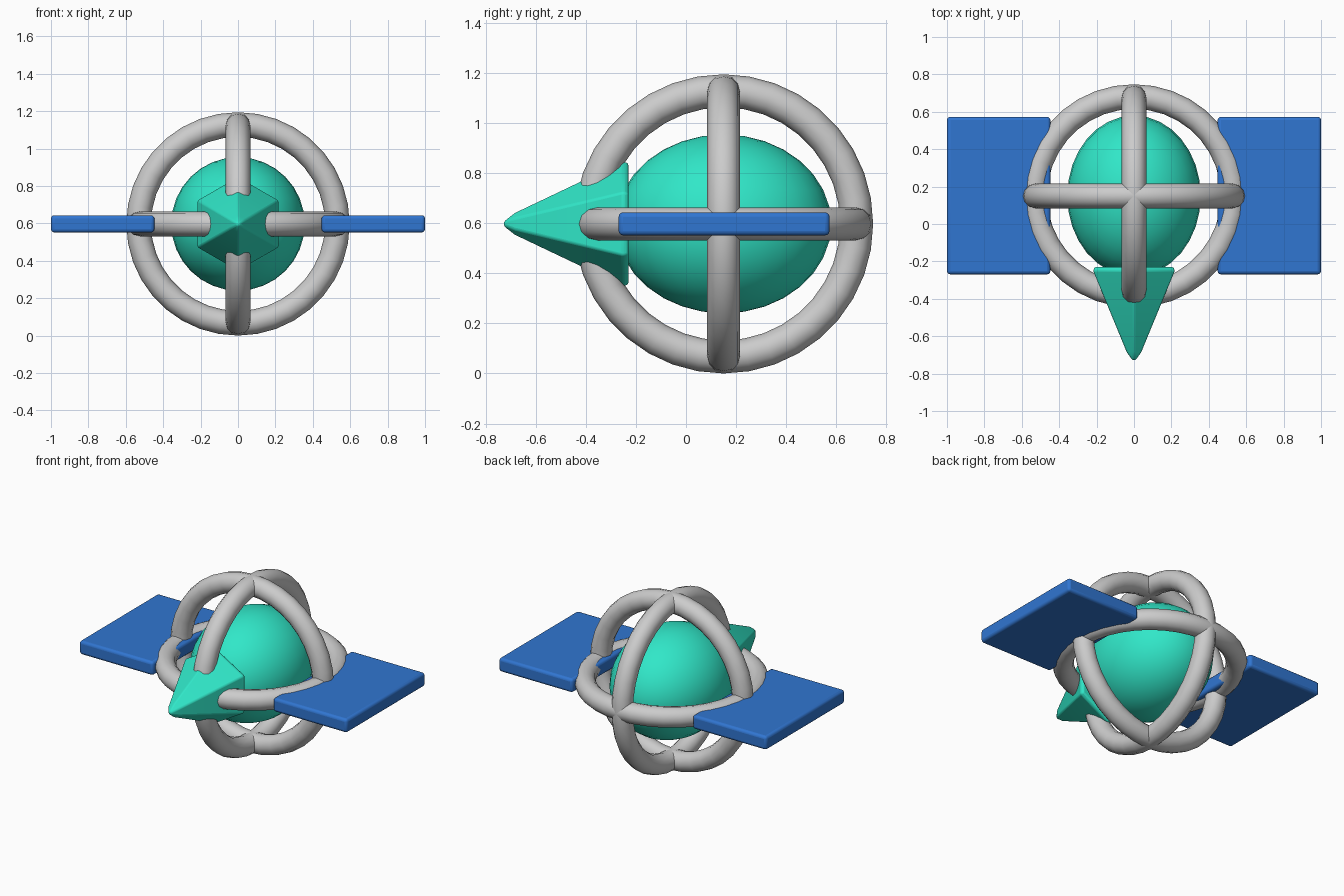
import bpy, math

if "Cube" in bpy.data.objects:
    bpy.data.objects.remove(bpy.data.objects["Cube"])

CY, CZ = 0.15, 0.597   # shared centre of hull and rings


def material(name, rgb):
    m = bpy.data.materials.new(name)
    m.diffuse_color = (*rgb, 1)
    m.use_nodes = True
    m.node_tree.nodes["Principled BSDF"].inputs["Base Color"].default_value = m.diffuse_color
    return m


TEAL = material("teal", (0.03, 0.80, 0.58))
BLUE = material("blue", (0.03, 0.18, 0.64))


def finish(name, mat=None, bevel=0, angle=35):
    ob = bpy.context.object
    ob.name = name
    bpy.ops.object.transform_apply(location=False, rotation=True, scale=True)
    if mat:
        ob.data.materials.append(mat)
    if bevel:
        b = ob.modifiers.new("bevel", 'BEVEL')
        b.width, b.segments = bevel, 3
    bpy.ops.object.shade_smooth_by_angle(angle=math.radians(angle))
    return ob


# egg-shaped hull
bpy.ops.mesh.primitive_uv_sphere_add(segments=32, ring_count=16, radius=1, location=(0, CY, CZ))
bpy.context.object.scale = (0.357, 0.43, 0.357)
finish("hull", TEAL)

# six-sided nose with a blunted tip, ridge upwards
profile = [(-0.683, 0.046), (-0.25, 0.252), (-0.23, 0.243)]
verts = [(0, -0.742, CZ)]
for y, r in profile:
    for i in range(6):
        a = i * math.pi / 3
        verts.append((r * math.sin(a), y, CZ + r * math.cos(a)))
faces = []
for i in range(6):
    j = (i + 1) % 6
    faces.append((0, 1 + i, 1 + j))
    for k in (1, 7):
        faces.append((k + i, k + 6 + i, k + 6 + j, k + j))
faces.append(tuple(range(18, 12, -1)))
mesh = bpy.data.meshes.new("nose")
mesh.from_pydata(verts, [], faces)
nose = bpy.data.objects.new("nose", mesh)
bpy.context.collection.objects.link(nose)
bpy.ops.object.select_all(action='DESELECT')
nose.select_set(True)
bpy.context.view_layer.objects.active = nose
bpy.ops.object.mode_set(mode='EDIT')
bpy.ops.mesh.select_all(action='SELECT')
bpy.ops.mesh.normals_make_consistent(inside=False)
bpy.ops.object.mode_set(mode='OBJECT')
finish("nose", TEAL, 0.008)

# three crossing rings
for name, rot in (("level_ring", (0, 0, 0)),
                  ("cross_ring", (math.pi / 2, 0, 0)),
                  ("lengthwise_ring", (0, math.pi / 2, 0))):
    bpy.ops.mesh.primitive_torus_add(major_segments=36, minor_segments=12, major_radius=0.531,
                                     minor_radius=0.066, location=(0, CY, CZ), rotation=rot)
    finish(name, angle=60)

# side panels
for name, side in (("left_panel", -1), ("right_panel", 1)):
    bpy.ops.mesh.primitive_cube_add(size=1, location=(side * 0.7235, CY + 0.002, CZ))
    bpy.context.object.scale = (0.553, 0.842, 0.092)
    finish(name, BLUE, 0.018)
